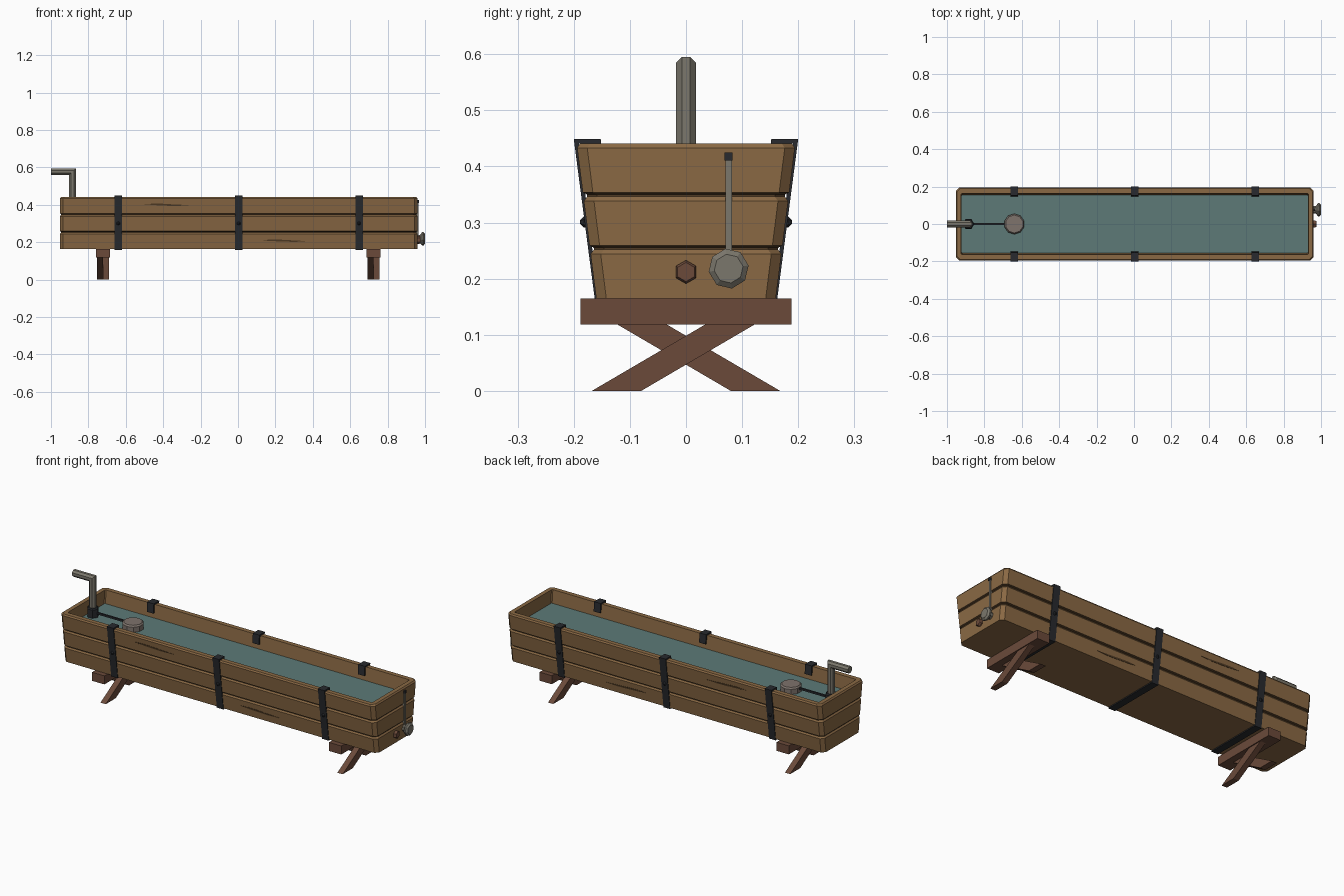
import bpy, bmesh
from math import sin, cos, pi

if "Cube" in bpy.data.objects:
    bpy.data.objects.remove(bpy.data.objects["Cube"])


def material(name, r, g, b):
    m = bpy.data.materials.new(name)
    lin = [((c / 255 + 0.055) / 1.055) ** 2.4 for c in (r, g, b)]
    m.diffuse_color = (*lin, 1)
    m.use_nodes = True
    m.node_tree.nodes["Principled BSDF"].inputs["Base Color"].default_value = m.diffuse_color
    return m


WOOD = material("plank wood", 138, 105, 68)
DARK = material("dark wood", 80, 59, 37)
LEG = material("red brown wood", 107, 74, 58)
IRON = material("black iron", 40, 42, 46)
METAL = material("grey metal", 123, 119, 108)
FLOAT = material("float grey", 126, 115, 108)
WATER = material("water", 93, 122, 119)


def build(name, verts, faces, *mats):
    me = bpy.data.meshes.new(name)
    me.from_pydata(verts, [], faces)
    for m in mats:
        me.materials.append(m)
    bm = bmesh.new()
    bm.from_mesh(me)
    bmesh.ops.recalc_face_normals(bm, faces=bm.faces)
    bm.to_mesh(me)
    bm.free()
    ob = bpy.data.objects.new(name, me)
    bpy.context.collection.objects.link(ob)
    return ob


def loft(name, rings, *mats):
    """Skin a list of equal rings and cap both ends."""
    n = len(rings[0])
    verts = [p for ring in rings for p in ring]
    faces = [(k * n + i, k * n + (i + 1) % n, (k + 1) * n + (i + 1) % n, (k + 1) * n + i)
             for k in range(len(rings) - 1) for i in range(n)]
    faces += [tuple(range(n)), tuple(range(len(verts) - n, len(verts)))]
    return build(name, verts, faces, *mats)


def box(name, x0, x1, y0, y1, z0, z1, mat):
    return loft(name, [[(x0, y0, z), (x1, y0, z), (x1, y1, z), (x0, y1, z)] for z in (z0, z1)], mat)


def circle(n, r, turn=0.5):
    return [(r * cos(2 * pi * (i + turn) / n), r * sin(2 * pi * (i + turn) / n)) for i in range(n)]


def turned_x(name, y, z, n, profile, mat, turn=0.5):
    """Stack of polygons along x, profile = (x, radius)."""
    return loft(name, [[(x, y + a, z + b) for a, b in circle(n, r, turn)] for x, r in profile], mat)


def turned_z(name, x, y, n, profile, mat, turn=0.5):
    return loft(name, [[(x + a, y + b, z) for a, b in circle(n, r, turn)] for z, r in profile], mat)


CX = 0.004            # trough centre along x
BOTTOM, RIM = 0.165, 0.441


def half_width(z):
    return 0.16 + 0.035 * (z - BOTTOM) / (RIM - BOTTOM)


def trough_ring(z, hx, hy, c):
    q = [(hx, hy - c), (hx - c, hy), (-hx + c, hy), (-hx, hy - c)]
    q += [(-a, -b) for a, b in q]
    return [(CX + a, b, z) for a, b in q]


# Trough: three stacked planks with recessed grooves, then rim and inside
rings, dark_rows = [], []
for k in range(3):
    z0 = BOTTOM + 0.0945 * k
    steps = [(z0, 0.0), (z0 + 0.079, 0.0), (z0 + 0.087, 0.007)]
    if k < 2:
        dark_rows += [len(rings) + 2, len(rings) + 3]
        steps.append((z0 + 0.0905, 0.007))
    for z, inset in steps:
        rings.append(trough_ring(z, 0.957 - inset, half_width(z) - inset, 0.018))
rings[-1] = trough_ring(RIM, 0.951, 0.189, 0.018)
rings.append(trough_ring(RIM, 0.928, 0.164, 0.005))
rings.append(trough_ring(0.19, 0.923, 0.135, 0.005))
trough = loft("trough_planks", rings, WOOD, DARK)
for p in trough.data.polygons:
    if p.index // 8 in dark_rows and p.index < 8 * (len(rings) - 1):
        p.material_index = 1

# Water surface
box("water", CX - 0.925, CX + 0.925, -0.155, 0.155, 0.36, 0.37, WATER)

# Wood grain streaks on the long sides
for side in (-1, 1):
    for cx, cz in ((-0.385, 0.40), (0.245, 0.208)):
        for dx, dz, length in ((0, 0, 0.09), (-0.045, 0.003, 0.07), (0.04, -0.002, 0.085)):
            outline = [(-length, 0), (-length * 0.3, 0.004), (length * 0.35, 0.003),
                       (length, 0), (length * 0.3, -0.004), (-length * 0.4, -0.003)]
            loft("grain_streak",
                 [[(cx + dx + a, side * (half_width(cz + dz + b) + off), cz + dz + b)
                   for a, b in outline] for off in (-0.002, 0.0015)], DARK)

# Iron straps wrapping under the trough and hooking over the rim, with rivets
outer = [(0.148, 0.397), (0.152, 0.449), (0.2, 0.449), (0.162, 0.159)]
inner = [(0.156, 0.397), (0.16, 0.441), (0.191, 0.441), (0.156, 0.167)]
outer += [(-y, z) for y, z in reversed(outer)]
inner += [(-y, z) for y, z in reversed(inner)]
for x in (-0.64, CX, 0.647):
    loft("strap", [[(x - 0.02, *o), (x + 0.02, *o), (x + 0.02, *i), (x - 0.02, *i)]
                   for o, i in zip(outer, inner)], IRON)
    for side in (-1, 1):
        loft("rivet", [[(x + a, side * y, 0.301 + b) for a, b in circle(6, r)]
                       for y, r in ((0.175, 0.01), (0.182, 0.01), (0.189, 0.003))], IRON)

# Trestles: cross beam on two crossed legs
for x in (CX - 0.725, CX + 0.72):
    box("trestle_beam", x - 0.0375, x + 0.0375, -0.188, 0.188, 0.118, 0.165, LEG)
    for s, x0, x1 in ((1, x, x + 0.032), (-1, x - 0.032, x)):
        loft("trestle_leg", [[(xx, s * -0.168, 0), (xx, s * -0.08, 0),
                              (xx, s * 0.125, 0.12), (xx, s * 0.037, 0.12)] for xx in (x0, x1)], LEG)

# Bent octagonal filling pipe with a mitred elbow
px, pz = -0.885, 0.577
section = circle(8, 0.0195)
loft("filling_pipe", [[(px + u, v, 0.34) for u, v in section],
                      [(px + u, v, pz + u) for u, v in section],
                      [(-1.0, v, pz + u) for u, v in section]], METAL)
turned_z("pipe_collar", px, 0, 6, [(0.365, 0.031), (0.415, 0.031), (0.421, 0.026)], IRON, 0)

# Float on its arm
box("float_arm", -0.87, -0.66, -0.005, 0.005, 0.388, 0.398, IRON)
turned_z("float", -0.64, 0, 10,
         [(0.36, 0.045), (0.368, 0.055), (0.398, 0.055), (0.406, 0.048)], FLOAT)

# Drain plug, outlet and its pull rod on the right end
turned_x("drain_plug", 0, 0.212, 6, [(0.95, 0.021), (0.97, 0.021), (0.976, 0.017)], LEG)
turned_x("outlet", 0.076, 0.218, 8,
         [(0.95, 0.02), (0.972, 0.02), (0.984, 0.036), (0.992, 0.036), (1.0, 0.026)], METAL, 0.2)
box("pull_rod", 0.955, 0.966, 0.070, 0.082, 0.235, 0.411, METAL)
box("rod_pin", 0.95, 0.969, 0.069, 0.083, 0.411, 0.425, IRON)
